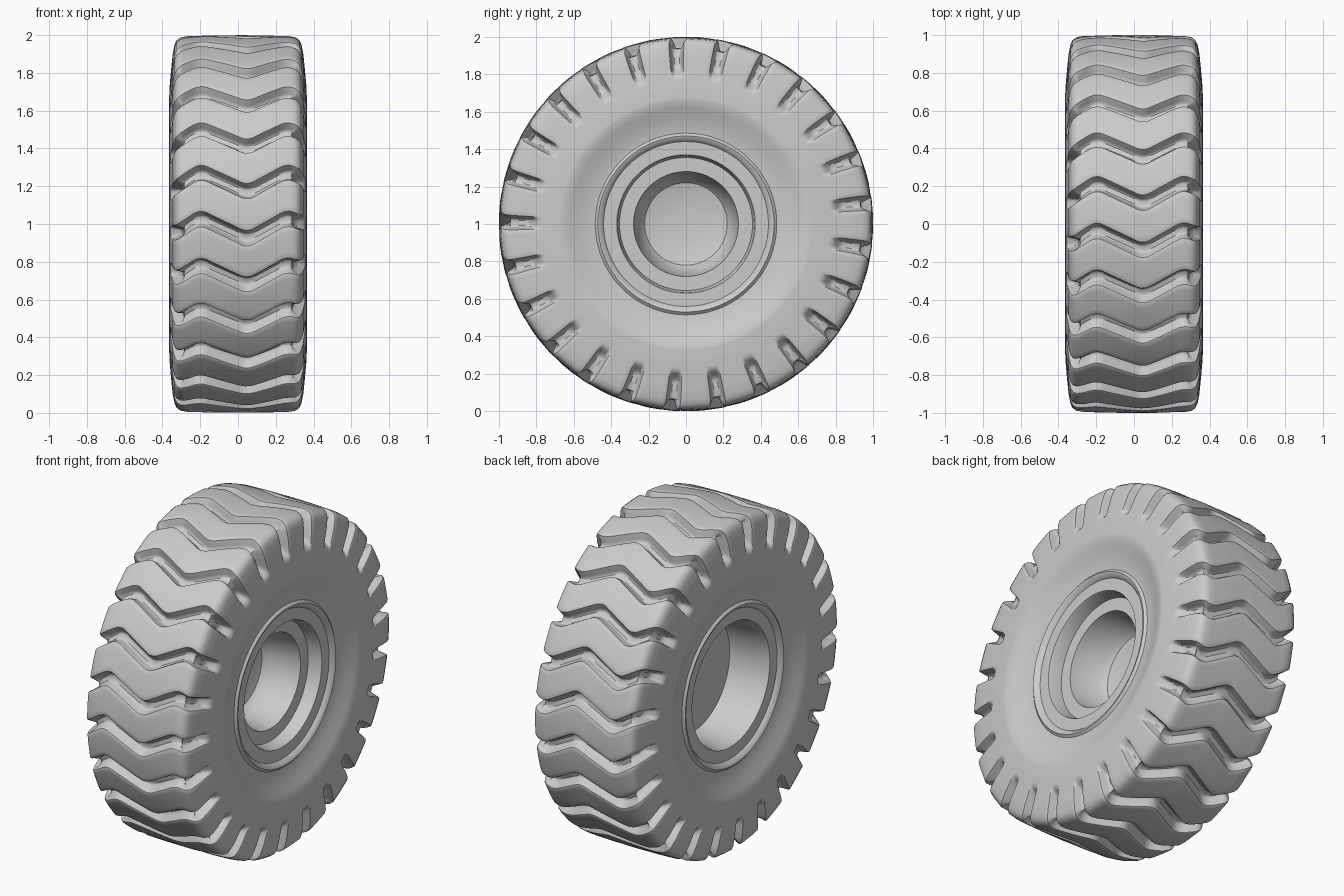
import bpy, bmesh, math
from mathutils import Vector

cube = bpy.data.objects.get("Cube")
if cube:
    bpy.data.objects.remove(cube, do_unlink=True)

grey = bpy.data.materials.new("plain grey")
grey.use_nodes = True
COLOUR = (0.6, 0.6, 0.6, 1)
grey.diffuse_color = COLOUR
grey.node_tree.nodes["Principled BSDF"].inputs["Base Color"].default_value = COLOUR

LUGS = 25
PITCH = math.tau / LUGS


def smoothstep(a, b, v):
    t = max(0, min(1, (v - a) / (b - a)))
    return t * t * (3 - 2 * t)


def interp(knots, x):
    for (x0, y0), (x1, y1) in zip(knots, knots[1:]):
        if x <= x1:
            return y0 + (y1 - y0) * max(0, (x - x0) / (x1 - x0))
    return knots[-1][1]


def subdivide(points, step):
    out = []
    for a, b in zip(points, points[1:]):
        n = max(1, math.ceil((b - a).length / step))
        out += [a.lerp(b, i / n) for i in range(n)]
    return out + [points[-1]]


def spin_point(x, r, phi):
    """Angle runs from the front, up over the top, to the back."""
    return (x, -r * math.cos(phi), 1 + r * math.sin(phi))


def skin(name, rings, closed, angle):
    """Join rings of points into a surface; a ring of one point is a pole."""
    bm = bmesh.new()
    rows = [[bm.verts.new(p) for p in ring] for ring in rings]
    pairs = list(zip(rows, rows[1:])) + ([(rows[-1], rows[0])] if closed else [])
    for a, b in pairs:
        n = max(len(a), len(b))
        for i in range(n):
            j = (i + 1) % n
            quad = [a[i % len(a)], a[j % len(a)], b[j % len(b)], b[i % len(b)]]
            bm.faces.new(list(dict.fromkeys(quad)))
    bmesh.ops.recalc_face_normals(bm, faces=bm.faces)
    mesh = bpy.data.meshes.new(name)
    bm.to_mesh(mesh)
    bm.free()
    mesh.materials.append(grey)
    obj = bpy.data.objects.new(name, mesh)
    bpy.context.collection.objects.link(obj)
    bpy.ops.object.select_all(action="DESELECT")
    obj.select_set(True)
    bpy.context.view_layer.objects.active = obj
    bpy.ops.object.shade_smooth_by_angle(angle=math.radians(angle))


# Tyre: half section from bead to crown, mirrored
bead = [(.30, .44), (.32, .455), (.325, .47), (.312, .485), (.316, .52),
        (.332, .57), (.35, .62), (.365, .66)]
wall = [(.365, .66), (.362, .73), (.354, .82), (.346, .9), (.336, .95),
        (.325, .973), (.305, .988), (.27, .994), (.15, .998), (0, 1)]
half = [Vector(p) for p in bead[:-1]] + subdivide([Vector(p) for p in wall], .02)
section = half + [Vector((-p.x, p.y)) for p in reversed(half[:-1])]

# Zigzag path of the tread grooves, with rounded bends
ZIGZAG = [(-.34, -.09), (-.2, 0), (.05, -.12), (.26, 0), (.34, -.03)]
GROOVE_DEPTH = .055
STEPS = [-.4, -.28, -.19, -.165, -.14, -.115, -.09, -.06, 0,
         .06, .09, .115, .14, .165, .19, .28]


def zigzag(x):
    return sum(interp(ZIGZAG, x + k * .01) for k in range(-3, 4)) / 7


rings = []
for i, p in enumerate(section):
    before, after = section[max(i - 1, 0)], section[min(i + 1, len(section) - 1)]
    along = (after - before).normalized()
    inward = Vector((along.y, -along.x))
    if inward.dot(Vector((0, .6)) - p) < 0:
        inward = -inward
    reach = smoothstep(.78, .85, p.y)
    ring = []
    for lug in range(LUGS):
        for f in STEPS:
            cut = GROOVE_DEPTH * reach * (1 - smoothstep(.07, .18, abs(f)))
            q = p + inward * cut
            ring.append(spin_point(q.x, q.y, .035 + zigzag(p.x) + (lug + f) * PITCH))
    rings.append(ring)
skin("tyre", rings, True, 35)

# Wheel rim: stepped dish on one side, deep well on the other
rim = [(-.02, 0), (-.018, .08), (-.01, .16), (.005, .22), (.04, .25), (.22, .28),
       (.22, .355), (.29, .365), (.30, .37), (.30, .445), (.31, .45), (.31, .46),
       (-.31, .46), (-.31, .45), (-.30, .445), (-.30, .37), (-.29, .365),
       (-.22, .355), (-.05, .345), (-.05, 0)]
SEGMENTS = 96
rim_rings = [[spin_point(x, r, k * math.tau / SEGMENTS) for k in range(SEGMENTS if r else 1)]
             for x, r in rim]
skin("wheel_rim", rim_rings, False, 35)
